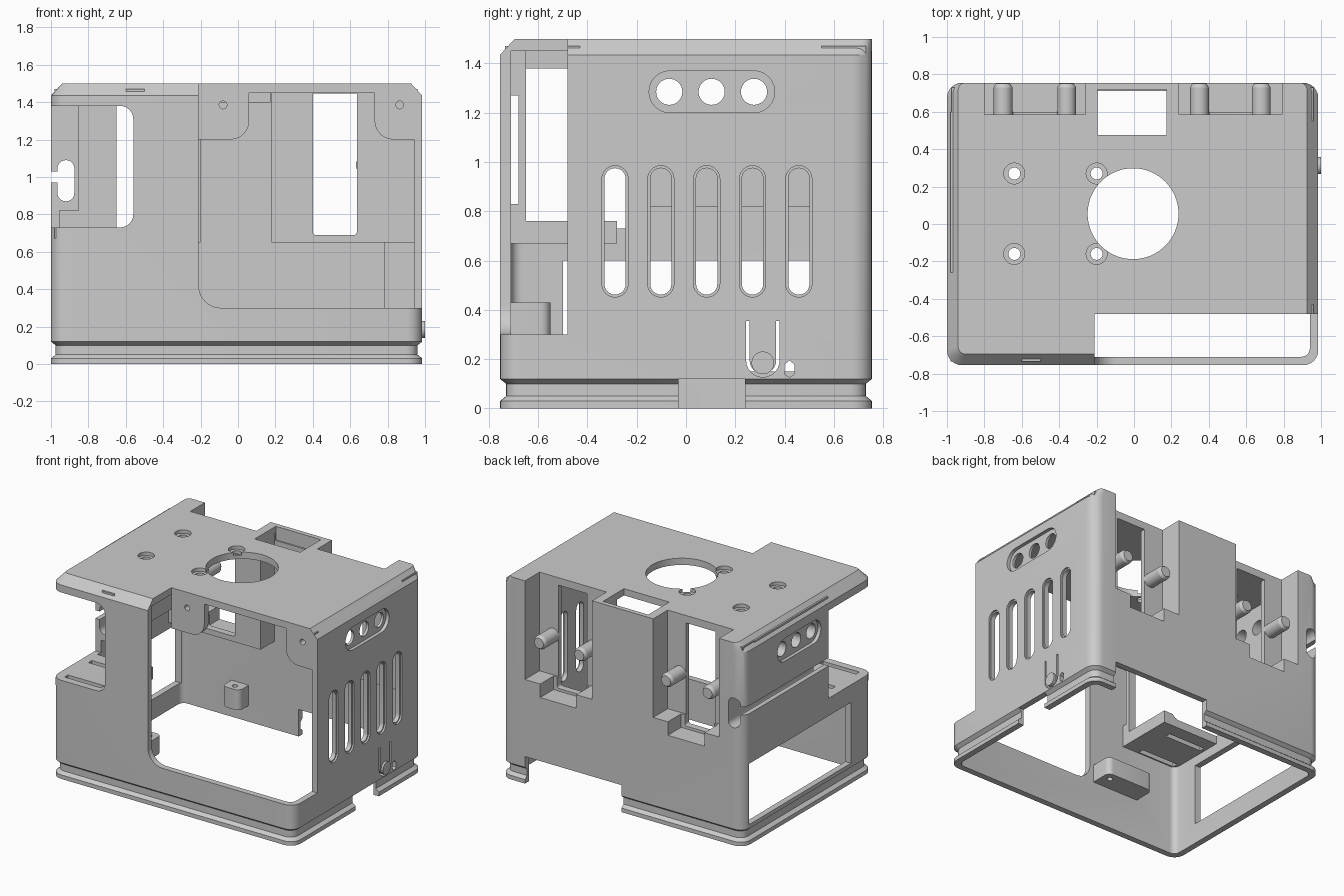
import bpy, bmesh, math

cube = bpy.data.objects.get("Cube")
if cube:
    bpy.data.objects.remove(cube, do_unlink=True)

grey = bpy.data.materials.new("plain_grey")
grey.use_nodes = True
colour = (0.6, 0.6, 0.6, 1)
grey.diffuse_color = colour
grey.node_tree.nodes["Principled BSDF"].inputs["Base Color"].default_value = colour


def rrect(a0, a1, b0, b1, r=0, n=6):
    """Rectangle with rounded corners; r is one radius or four (from low-low, anticlockwise)."""
    radii = r if isinstance(r, tuple) else (r,) * 4
    corners = ((a0, b0, 1, 1), (a1, b0, -1, 1), (a1, b1, -1, -1), (a0, b1, 1, -1))
    pts = []
    for k, (a, b, sa, sb) in enumerate(corners):
        rad = radii[k]
        if not rad:
            pts.append((a, b))
            continue
        for i in range(n + 1):
            t = math.pi * (1 + k / 2 + i / n / 2)
            pts.append((a + sa * rad + rad * math.cos(t), b + sb * rad + rad * math.sin(t)))
    return pts


def circle(a, b, r, n=32):
    return [(a + r * math.cos(2 * math.pi * i / n), b + r * math.sin(2 * math.pi * i / n)) for i in range(n)]


def loft(name, axis, sections):
    """Solid through a list of (position along axis, outline) with equal point counts."""
    bm = bmesh.new()
    place = {"x": lambda t, a, b: (t, a, b), "y": lambda t, a, b: (a, t, b), "z": lambda t, a, b: (a, b, t)}[axis]
    rings = [[bm.verts.new(place(t, a, b)) for a, b in pts] for t, pts in sections]
    for low, high in zip(rings, rings[1:]):
        for i in range(len(low)):
            j = (i + 1) % len(low)
            bm.faces.new((low[i], low[j], high[j], high[i]))
    bm.faces.new(rings[0])
    bm.faces.new(rings[-1])
    bmesh.ops.recalc_face_normals(bm, faces=bm.faces)
    mesh = bpy.data.meshes.new(name)
    bm.to_mesh(mesh)
    bm.free()
    mesh.materials.append(grey)
    obj = bpy.data.objects.new(name, mesh)
    bpy.context.collection.objects.link(obj)
    return obj


def prism(name, axis, pts, lo, hi):
    return loft(name, axis, [(lo, pts), (hi, pts)])


def combine(tool, operation):
    mod = housing.modifiers.new("shape", "BOOLEAN")
    mod.operation = operation
    mod.solver = "EXACT"
    mod.object = tool
    bpy.context.view_layer.objects.active = housing
    bpy.ops.object.modifier_apply(modifier=mod.name)
    bpy.data.objects.remove(tool, do_unlink=True)


def cut(axis, pts, lo, hi):
    combine(prism("cutter", axis, pts, lo, hi), "DIFFERENCE")


def add(axis, pts, lo, hi):
    combine(prism("addition", axis, pts, lo, hi), "UNION")


# Outer body: grooved foot, straight walls, chamfered roof edge
X0, X1, Y = -1.0, 0.985, 0.755


def outline(inset, back):
    return rrect(X0 + inset, X1 - inset, -Y + inset, Y - back, 0.08 - inset * 0.7)


levels = [(0, 0), (0.03, 0), (0.05, 0.025), (0.10, 0.025), (0.12, 0), (1.435, 0)]
sections = [(z, outline(i, i)) for z, i in levels] + [(1.5, outline(0.06, 0))]
housing = loft("housing", "z", sections)

# Hollow inside, open at the bottom
cut("z", rrect(X0 + 0.045, X1 - 0.045, -Y + 0.045, Y - 0.045, 0.045), -0.2, 1.45)

# Inner bulges behind the rear pockets
add("y", rrect(0.18, 0.96, 0.65, 1.47), 0.55, 0.73)
add("y", rrect(-0.975, -0.2, 0.65, 1.47), 0.55, 0.73)
# Thick cable channel wall, shelf, window frame
add("y", rrect(-0.98, -0.85, 0.82, 1.47), -0.26, 0.6)
add("z", rrect(-0.98, -0.5, -0.735, -0.28), 0.67, 0.76)
add("x", rrect(-0.735, -0.65, 0.68, 1.47), -0.6, -0.5)
# Screw bosses and corner column
add("z", rrect(-0.55, -0.41, 0.6, 0.73, (0.04, 0.04, 0, 0)), 0.12, 0.27)
add("z", rrect(-0.62, -0.24, -0.73, -0.55, (0, 0, 0.04, 0.04)), 0.3, 0.43)
add("z", rrect(0.78, 0.96, 0.6, 0.73), 0.22, 0.67)
cut("z", circle(-0.48, 0.65, 0.02, 16), 0.2, 0.4)
cut("z", circle(-0.3, -0.61, 0.02, 16), 0.2, 0.6)

# Large open front corner
cut("y", rrect(-0.21, 1.5, 0.3, 2, (0.12, 0, 0, 0), 10), -1, -0.48)
# Screw tabs under the roof edge
add("y", rrect(-0.21, 0.06, 1.2, 1.47, (0, 0.1, 0, 0)), -0.48, -0.43)
add("y", rrect(0.73, 0.96, 1.2, 1.47, (0.1, 0, 0, 0)), -0.48, -0.43)
for x in (-0.08, 0.865):
    cut("y", circle(x, 1.385, 0.021, 16), -0.6, -0.3)

# Side window at the front corner, with slits in its shelf and frame
cut("y", rrect(-1.3, -0.56, 0.73, 1.38, (0, 0.07, 0.07, 0)), -1, -0.24)
for y in (-0.68, -0.4):
    cut("z", rrect(-0.93, -0.63, y - 0.02, y + 0.02), 0.6, 0.8)
cut("x", rrect(-0.712, -0.68, 0.83, 1.27), -0.7, -0.4)
# Large lower side opening
cut("x", rrect(-0.5, 0.69, 0.15, 0.6), -1.2, -0.9)

# Keyhole cable channel
cut("y", rrect(-0.965, -0.875, 0.87, 1.09, 0.044), -0.5, 1)
cut("y", rrect(-1.2, -0.92, 0.97, 1.03), -0.5, 1)

# Rear pockets open at the top, with stepped floors and windows
for left, right, w0, w1 in ((-0.8, -0.26, -0.65, -0.41), (0.24, 0.79, 0.4, 0.635)):
    cut("y", rrect(left, right, 0.77, 2), 0.585, 1)
    cut("y", rrect(w0 - 0.03, w1 + 0.03, 0.67, 1), 0.6, 1)
    cut("y", rrect(w0, w1, 0.69, 1.445, (0.015, 0.015, 0, 0)), 0.4, 0.7)

# Roof openings: duct, round hole and countersunk screw holes
cut("z", rrect(-0.195, 0.175, 0.475, 0.72), 1.4, 2)
cut("z", circle(-0.005, 0.055, 0.243, 64), 1.3, 2)
for x in (-0.64, -0.2):
    for y in (0.27, -0.16):
        cut("z", circle(x, y, 0.056, 24), 1.475, 2)
        cut("z", circle(x, y, 0.032, 24), 1.3, 2)

# Vent slots with rebated rims
for y in (-0.288, -0.102, 0.084, 0.27, 0.458):
    cut("x", rrect(y - 0.053, y + 0.053, 0.452, 0.985, 0.0525), 0.972, 1.2)
    cut("x", rrect(y - 0.043, y + 0.043, 0.462, 0.975, 0.0425), 0.85, 1.2)

# Three-hole recesses on both sides
cut("x", rrect(-0.15, 0.36, 1.2, 1.37, 0.0845), 0.96, 1.2)
cut("x", rrect(-0.15, 0.36, 1.2, 1.37, 0.0845), -1.2, -0.975)
for y in (-0.068, 0.104, 0.276):
    cut("x", circle(y, 1.285, 0.053), -1.2, 1.2)

# Spring latch: U-shaped slit and marker hole
arc = [math.pi * (1 + i / 12) for i in range(13)]
cy, cz, top = 0.312, 0.195, 0.355
slit = [(cy - 0.068, top)] + [(cy + 0.068 * math.cos(t), cz + 0.068 * math.sin(t)) for t in arc]
slit += [(cy + 0.068, top), (cy + 0.054, top)]
slit += [(cy + 0.054 * math.cos(t), cz + 0.054 * math.sin(t)) for t in reversed(arc)]
slit += [(cy - 0.054, top)]
cut("x", slit, 0.85, 1.2)
cut("x", [(0.4, 0.14), (0.42, 0.125), (0.44, 0.14), (0.44, 0.178), (0.42, 0.195), (0.4, 0.178)], 0.85, 1.2)

# Foot notches at the side and the back
cut("x", rrect(-0.03, 0.24, -0.5, 0.12), 0.8, 1.2)
cut("y", rrect(0.0, 0.79, -0.5, 0.2), 0.65, 1)

# Latch button
prism("latch_button", "x", circle(cy, 0.185, 0.046), 0.95, 1.0)

# Pocket pegs with tapered tips
for i, x in enumerate((-0.7, -0.36, 0.35, 0.68)):
    loft(f"pocket_peg_{i + 1}", "y", [(0.56, circle(x, 1.065, 0.05)), (0.73, circle(x, 1.065, 0.05)),
                                      (0.75, circle(x, 1.065, 0.038))])

# Smooth rounded surfaces, keep hard edges
bpy.ops.object.select_all(action="DESELECT")
for obj in bpy.context.collection.objects:
    if obj.type == "MESH" and grey.name in obj.data.materials:
        obj.select_set(True)
bpy.context.view_layer.objects.active = housing
bpy.ops.object.shade_smooth_by_angle(angle=math.radians(25))
